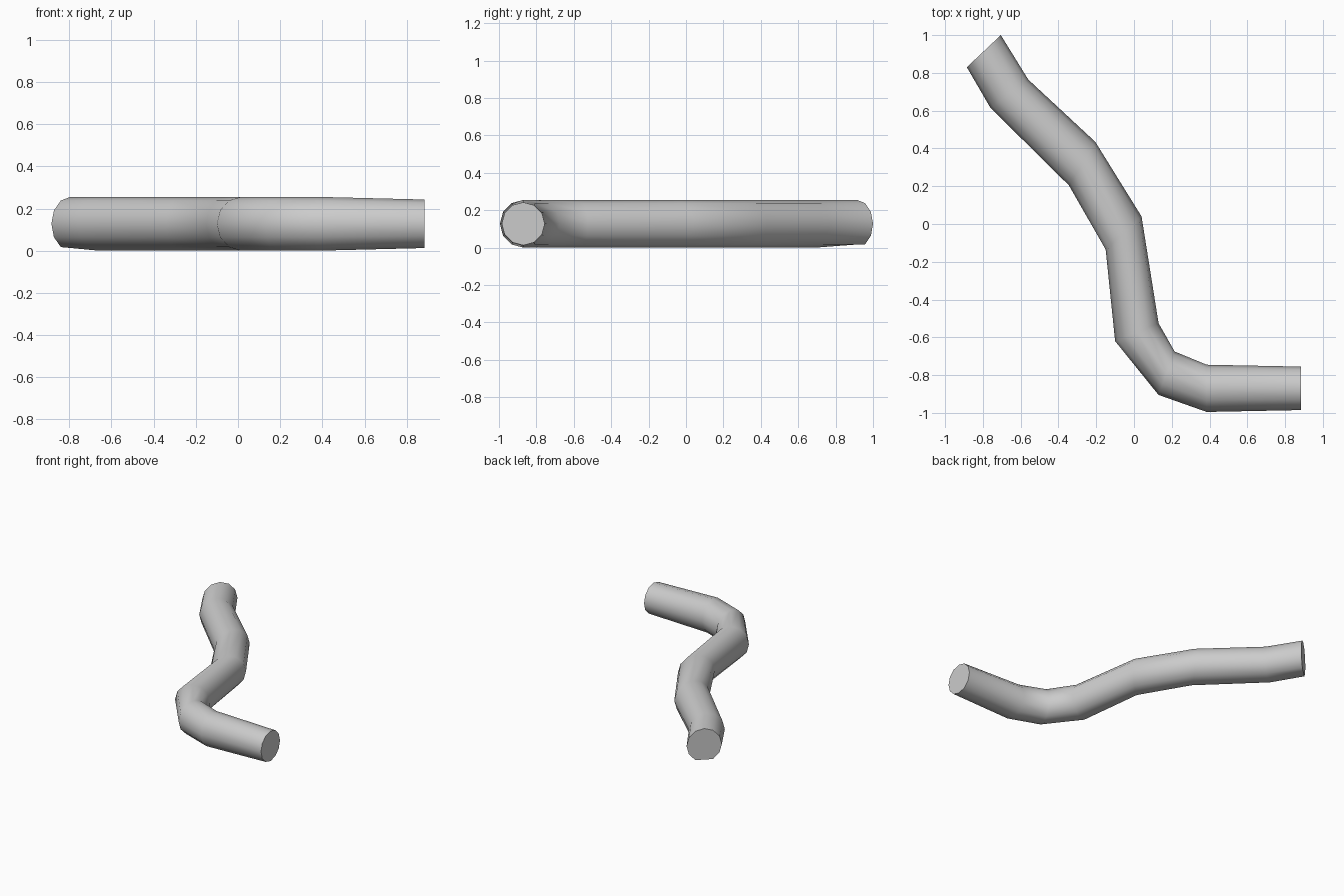
import bpy, bmesh, math
from mathutils import Vector

if "Cube" in bpy.data.objects:
    bpy.data.objects.remove(bpy.data.objects["Cube"])

SIDES = 12
MID_Z = 0.1275

# Plain grey surface
grey = bpy.data.materials.new("light grey")
grey.use_nodes = True
colour = (0.6, 0.6, 0.6, 1)
grey.diffuse_color = colour
grey.node_tree.nodes["Principled BSDF"].inputs["Base Color"].default_value = colour

# Cross-sections along the bent pipe: one side, other side, half height
SECTIONS = [
    ((-0.885, 0.83), (-0.705, 1.0), 0.1275),
    ((-0.76, 0.615), (-0.56, 0.765), 0.1275),
    ((-0.345, 0.205), (-0.205, 0.435), 0.1275),
    ((-0.15, -0.135), (0.04, 0.04), 0.1275),
    ((-0.10, -0.62), (0.13, -0.525), 0.1275),
    ((0.13, -0.905), (0.215, -0.675), 0.1275),
    ((0.385, -0.995), (0.385, -0.745), 0.1275),
    ((0.885, -0.985), (0.885, -0.755), 0.115),
]

bm = bmesh.new()


def add_ring(side_a, side_b, half_height):
    a, b = Vector((*side_a, MID_Z)), Vector((*side_b, MID_Z))
    centre, half = (a + b) / 2, (b - a) / 2
    ring = []
    for i in range(SIDES):
        t = math.tau * i / SIDES
        up = Vector((0, 0, half_height * math.sin(t)))
        ring.append(bm.verts.new(centre + half * math.cos(t) + up))
    return ring


rings = [add_ring(*s) for s in SECTIONS]

# The far end is slightly flattened underneath
bottom = SIDES * 3 // 4
rings[0][bottom].co.z = rings[0][bottom - 1].co.z

# Pipe wall and end caps
for r, s in zip(rings, rings[1:]):
    for i in range(SIDES):
        j = (i + 1) % SIDES
        bm.faces.new((r[i], r[j], s[j], s[i]))
bm.faces.new(rings[0])
bm.faces.new(rings[-1])
bmesh.ops.recalc_face_normals(bm, faces=bm.faces)

mesh = bpy.data.meshes.new("bent_pipe")
bm.to_mesh(mesh)
bm.free()
mesh.materials.append(grey)
pipe = bpy.data.objects.new("bent_pipe", mesh)
bpy.context.collection.objects.link(pipe)

# Smooth wall, crisp cap rims
bpy.ops.object.select_all(action="DESELECT")
pipe.select_set(True)
bpy.context.view_layer.objects.active = pipe
bpy.ops.object.shade_smooth_by_angle(angle=math.radians(50))
